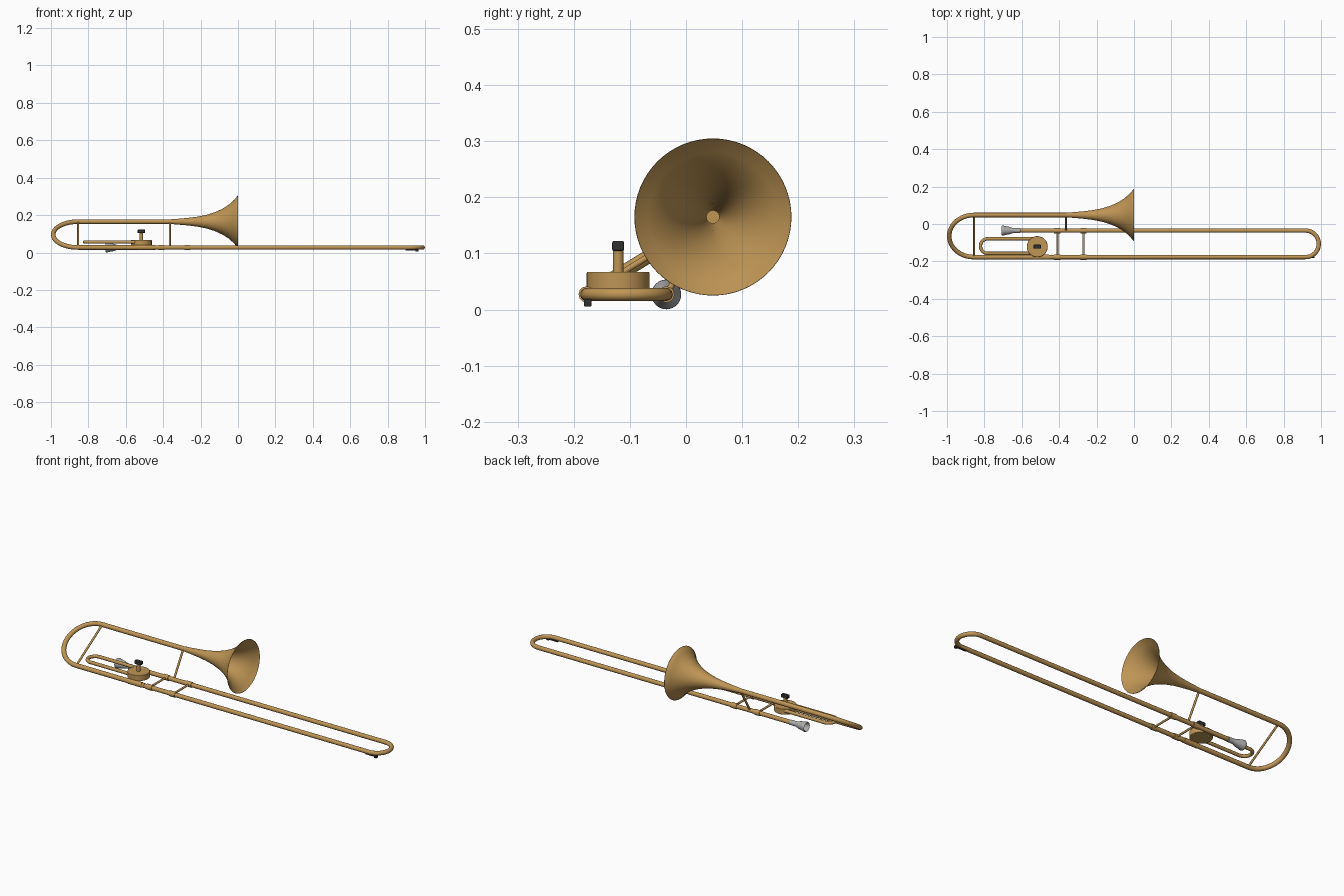
import bpy, bmesh, math
from mathutils import Vector

if "Cube" in bpy.data.objects:
    bpy.data.objects.remove(bpy.data.objects["Cube"])


def material(name, rgb):
    m = bpy.data.materials.new(name)
    m.diffuse_color = (*rgb, 1)
    m.use_nodes = True
    m.node_tree.nodes["Principled BSDF"].inputs["Base Color"].default_value = m.diffuse_color
    return m


BRASS = material("brass", (0.52, 0.30, 0.09))
SILVER = material("silver", (0.42, 0.42, 0.42))
BLACK = material("black", (0.03, 0.03, 0.03))

BELL = Vector((0, 0.048, 0.165))      # axis of bell tube
LOW = Vector((0, -0.177, 0.027))      # outer slide leg
HIGH = Vector((0, -0.035, 0.027))     # mouthpipe slide leg


def at(axis, x):
    return Vector((x, axis.y, axis.z))


def finish(ob, mat, angle=40):
    ob.data.materials.clear()
    ob.data.materials.append(mat)
    bpy.ops.object.select_all(action='DESELECT')
    bpy.context.view_layer.objects.active = ob
    ob.select_set(True)
    bpy.ops.object.shade_smooth_by_angle(angle=math.radians(angle))
    return ob


def tube(name, pts, r, mat=BRASS):
    cu = bpy.data.curves.new(name, 'CURVE')
    cu.dimensions = '3D'
    cu.bevel_depth, cu.bevel_resolution, cu.use_fill_caps = r, 4, True
    sp = cu.splines.new('POLY')
    sp.points.add(len(pts) - 1)
    for p, co in zip(sp.points, pts):
        p.co = (*co, 1)
    ob = bpy.data.objects.new(name, cu)
    bpy.context.collection.objects.link(ob)
    bpy.ops.object.select_all(action='DESELECT')
    bpy.context.view_layer.objects.active = ob
    ob.select_set(True)
    bpy.ops.object.convert(target='MESH')
    return finish(bpy.context.object, mat)


def u_path(a, b, start, bend, end, side):
    """Straight leg on axis a, half-circle at x=bend, straight leg back on axis b."""
    mid, half = (a + b) / 2, (a - b) / 2
    pts = [at(a, start)]
    for i in range(25):
        t = math.pi * i / 24
        p = mid + half * math.cos(t)
        pts.append(Vector((bend + side * half.length * math.sin(t), p.y, p.z)))
    return pts + [at(b, end)]


def lathe(name, profile, axis, mat, n=48):
    """Revolve (x, radius) points around a line parallel to x."""
    bm = bmesh.new()
    rings = [[bm.verts.new((x, axis.y + r * math.cos(2 * math.pi * k / n),
                            axis.z + r * math.sin(2 * math.pi * k / n)))
              for k in range(n)] for x, r in profile]
    for a, b in zip(rings, rings[1:]):
        for k in range(n):
            j = (k + 1) % n
            bm.faces.new((a[k], a[j], b[j], b[k]))
    bmesh.ops.recalc_face_normals(bm, faces=bm.faces)
    me = bpy.data.meshes.new(name)
    bm.to_mesh(me)
    bm.free()
    ob = bpy.data.objects.new(name, me)
    bpy.context.collection.objects.link(ob)
    return finish(ob, mat)


def cylinder(name, x, y, z0, z1, r, bevel=0.0):
    bpy.ops.mesh.primitive_cylinder_add(vertices=40, radius=r, depth=z1 - z0,
                                        location=(x, y, (z0 + z1) / 2))
    ob = bpy.context.object
    ob.name = name
    if bevel:
        m = ob.modifiers.new("bevel", 'BEVEL')
        m.width, m.segments = bevel, 2
    return finish(ob, BRASS)


def box(name, loc, size, bevel=0.003):
    bpy.ops.mesh.primitive_cube_add(size=1, location=loc)
    ob = bpy.context.object
    ob.name = name
    ob.scale = size
    bpy.ops.object.transform_apply(location=False, rotation=False, scale=True)
    m = ob.modifiers.new("bevel", 'BEVEL')
    m.width, m.segments = bevel, 2
    return finish(ob, BLACK)


# flared bell: outer skin, rolled rim, inner skin
flare = [(-0.36, 0.0125), (-0.32, 0.0155), (-0.27, 0.02), (-0.22, 0.026), (-0.17, 0.036),
         (-0.125, 0.050), (-0.085, 0.068), (-0.05, 0.090), (-0.02, 0.117), (-0.002, 0.1395)]
inner = [(x + 0.001, r - 0.0015) for x, r in reversed(flare)]
lathe("bell", flare + [(0.0, 0.140), (0.001, 0.1395)] + inner, BELL, BRASS, 64)

# tuning bow joins the bell to the outer slide leg
bow_r = (BELL - LOW).length / 2
tube("tuning_bow", u_path(BELL, LOW, -0.325, -0.988 + bow_r, -0.44, -1), 0.0122)

# long hand slide with end crook
crook_r = (HIGH - LOW).length / 2
tube("hand_slide", u_path(HIGH, LOW, -0.625, 0.988 - crook_r, -0.46, 1), 0.0115)

# mouthpiece with hollow cup
lathe("mouthpiece", [(-0.655, 0.003), (-0.665, 0.010), (-0.685, 0.018), (-0.705, 0.0215),
                     (-0.708, 0.0245), (-0.705, 0.0265), (-0.697, 0.0262), (-0.69, 0.024),
                     (-0.665, 0.0195), (-0.65, 0.0145), (-0.635, 0.013), (-0.61, 0.0135),
                     (-0.608, 0.011)], HIGH, SILVER, 32)

# braces between tubes
for name, x, a, b in (("bow_brace", -0.855, BELL, LOW), ("bell_brace", -0.364, BELL, HIGH),
                      ("slide_brace_rear", -0.41, HIGH, LOW),
                      ("slide_brace_front", -0.27, HIGH, LOW)):
    tube(name, [at(a, x), at(b, x)], 0.0055)

# ferrules where the slide braces meet the legs, and a joint sleeve by the valve
for x in (-0.41, -0.27):
    for label, leg in (("left", HIGH), ("right", LOW)):
        tube(f"ferrule_{label}", [at(leg, x - 0.017), at(leg, x + 0.017)], 0.0145)
tube("joint_sleeve", [at(LOW, -0.54), at(LOW, -0.455)], 0.0138)

# rotary valve with thumb lever
VX, VY = -0.517, -0.121
cylinder("valve_body", VX, VY, 0.036, 0.067, 0.056, 0.002)
cylinder("valve_stem", VX, VY, 0.06, 0.107, 0.0095)
box("thumb_lever", (VX, VY, 0.1135), (0.04, 0.021, 0.018))

# attachment tubing loop behind the valve
la, lb = Vector((0, -0.079, 0.056)), Vector((0, -0.157, 0.056))
tube("attachment_loop", u_path(la, lb, -0.53, -0.782, -0.53, -1), 0.009)

# water key under the crook end
box("water_key_lever", (0.93, -0.174, 0.0125), (0.07, 0.007, 0.006), 0.001)
box("water_key_pad", (0.957, -0.175, 0.012), (0.016, 0.014, 0.013), 0.002)
